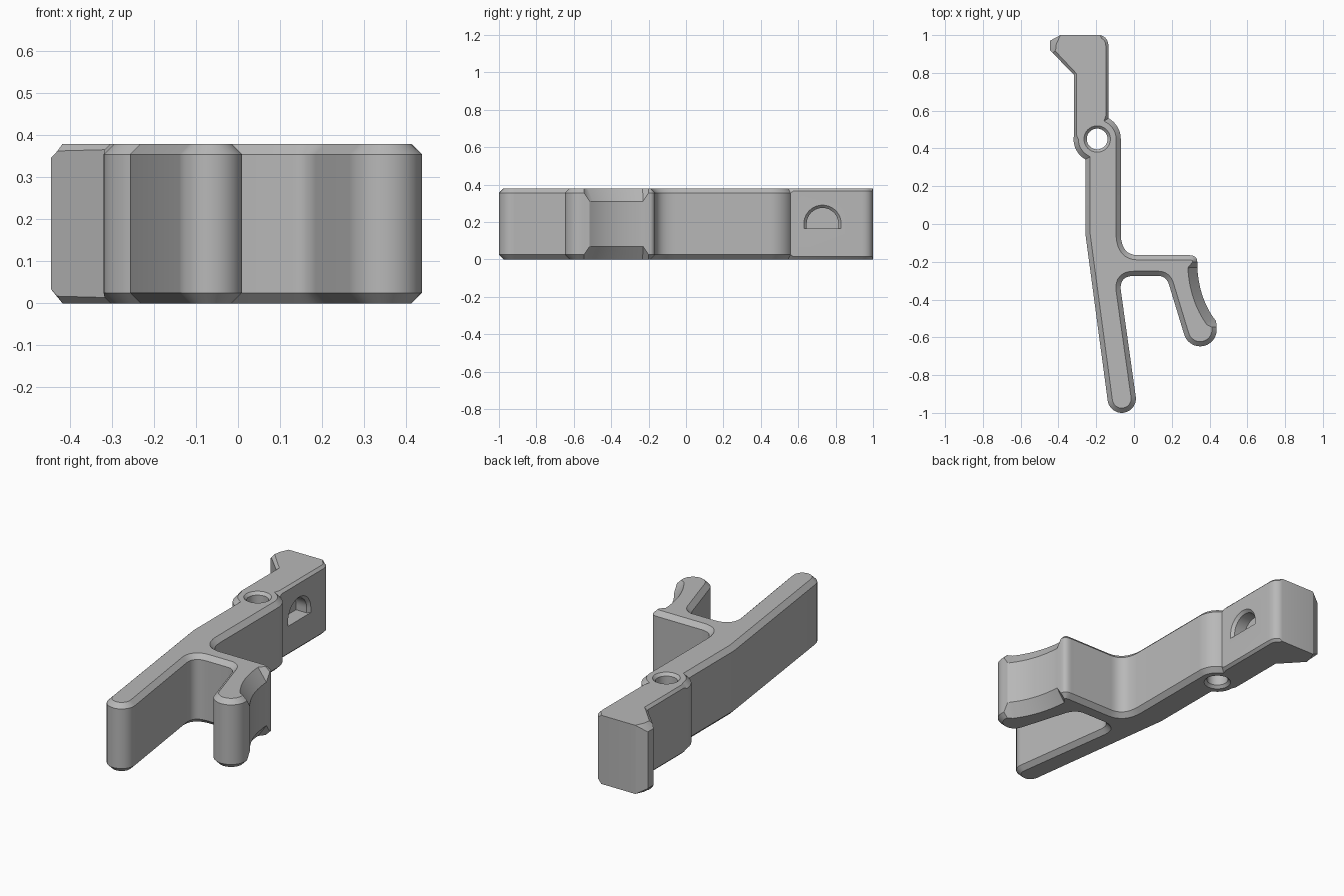
import bpy, bmesh
from math import cos, sin, radians, pi
from mathutils import Vector

old = bpy.data.objects.get("Cube")
if old:
    bpy.data.objects.remove(old, do_unlink=True)

HEIGHT = 0.38
BEVEL = 0.025
SMALL = 0.014
PIVOT = (-0.195, 0.45)

grey = bpy.data.materials.new("plain grey")
grey.use_nodes = True
colour = (0.48, 0.48, 0.48, 1)
grey.diffuse_color = colour
grey.node_tree.nodes["Principled BSDF"].inputs["Base Color"].default_value = colour


# Outline points are (position, bevel inset, bevel drop)
def pt(x, y, inset=BEVEL, drop=None):
    return [(Vector((x, y)), inset, inset if drop is None else drop)]


def arc(centre, r, start, end, n=14):
    out = []
    for i in range(n + 1):
        a = radians(start + (end - start) * i / n)
        out += pt(centre[0] + r * cos(a), centre[1] + r * sin(a))
    return out


def curve(a, ctrl, b, n=8, inset=BEVEL, drop=None):
    a, ctrl, b = Vector(a), Vector(ctrl), Vector(b)
    out = []
    for i in range(n + 1):
        t = i / n
        p = a * (1 - t) ** 2 + ctrl * 2 * t * (1 - t) + b * t * t
        out += pt(p.x, p.y, inset, drop)
    return out


def make_object(name, bm):
    bmesh.ops.recalc_face_normals(bm, faces=bm.faces)
    mesh = bpy.data.meshes.new(name)
    bm.to_mesh(mesh)
    bm.free()
    mesh.materials.append(grey)
    obj = bpy.data.objects.new(name, mesh)
    bpy.context.collection.objects.link(obj)
    return obj


def loft(name, rings):
    bm = bmesh.new()
    loops = [[bm.verts.new(p) for p in ring] for ring in rings]
    for lo, hi in zip(loops, loops[1:]):
        for i in range(len(lo)):
            j = (i + 1) % len(lo)
            bm.faces.new((lo[i], lo[j], hi[j], hi[i]))
    bm.faces.new(loops[0][::-1])
    bm.faces.new(loops[-1])
    bmesh.ops.remove_doubles(bm, verts=bm.verts, dist=1e-5)
    return make_object(name, bm)


# Clockwise outline: hooked back end, pivot boss, finger branch, front prong
outline = (
    pt(-0.39, 1.0, 0) + pt(-0.18, 1.0, 0)
    + curve((-0.165, 0.995), (-0.135, 0.98), (-0.135, 0.94), 4, SMALL)
    + pt(-0.135, 0.575, SMALL)
    + arc(PIVOT, 0.125, 61, 0)
    + curve((-0.07, -0.06), (-0.065, -0.165), (0.02, -0.165))
    + curve((0.29, -0.165), (0.335, -0.165), (0.335, -0.2), 6)
    + curve((0.335, -0.23), (0.345, -0.40), (0.435, -0.515), 14, 0.05, 0.07)
    + arc((0.35, -0.56), 0.088, 10, -163)
    + curve((0.185, -0.32), (0.17, -0.275), (0.13, -0.275))
    + curve((0.0, -0.275), (-0.078, -0.275), (-0.07, -0.35))
    + arc((-0.065, -0.925), 0.075, 8, -172)
    + pt(-0.257, -0.055)
    + arc(PIVOT, 0.125, 240, 180)
    + pt(-0.318, 0.47, SMALL) + pt(-0.318, 0.79, SMALL)
    + pt(-0.43, 0.905, 0.017) + pt(-0.445, 0.92, 0.033) + pt(-0.445, 0.97, 0.033)
)


def inset_point(i):
    p, inset, _ = outline[i]
    d1 = (p - outline[i - 1][0]).normalized()
    d2 = (outline[(i + 1) % len(outline)][0] - p).normalized()
    n1, n2 = Vector((d1.y, -d1.x)), Vector((d2.y, -d2.x))
    return p + (n1 + n2) * inset / max(1 + n1.dot(n2), 0.4)


inner = [inset_point(i) for i in range(len(outline))]
body = loft("lever_body", [
    [(p.x, p.y, 0) for p in inner],
    [(p.x, p.y, drop) for p, _, drop in outline],
    [(p.x, p.y, HEIGHT - drop) for p, _, drop in outline],
    [(p.x, p.y, HEIGHT) for p in inner],
])


def circle(r, z, n=40):
    return [(PIVOT[0] + r * cos(2 * pi * i / n), PIVOT[1] + r * sin(2 * pi * i / n), z)
            for i in range(n)]


# Pivot hole, countersunk at both ends
hole = loft("pivot_hole_cutter", [
    circle(0.085, -0.015), circle(0.055, 0.015),
    circle(0.055, HEIGHT - 0.015), circle(0.085, HEIGHT + 0.015)])


def half_round(x, r):
    ring = [(x, 0.73 + r * cos(pi * i / 20), 0.19 + r * sin(pi * i / 20)) for i in range(21)]
    return ring + [(x, 0.73 - r, 0.165), (x, 0.73 + r, 0.165)]


# Half-round pocket in the side of the back end
pocket = loft("side_pocket_cutter", [
    half_round(-0.215, 0.085), half_round(-0.15, 0.085), half_round(-0.12, 0.115)])

for cutter in (hole, pocket):
    mod = body.modifiers.new(cutter.name, "BOOLEAN")
    mod.operation = "DIFFERENCE"
    mod.solver = "EXACT"
    mod.object = cutter

# Bake the cuts, then drop the cutters
bpy.context.view_layer.update()
cut = bpy.data.meshes.new_from_object(body.evaluated_get(bpy.context.evaluated_depsgraph_get()))
body.modifiers.clear()
body.data = cut
for cutter in (hole, pocket):
    bpy.data.objects.remove(cutter, do_unlink=True)

bpy.ops.object.select_all(action="DESELECT")
body.select_set(True)
bpy.context.view_layer.objects.active = body
bpy.ops.object.shade_smooth_by_angle(angle=radians(28))
